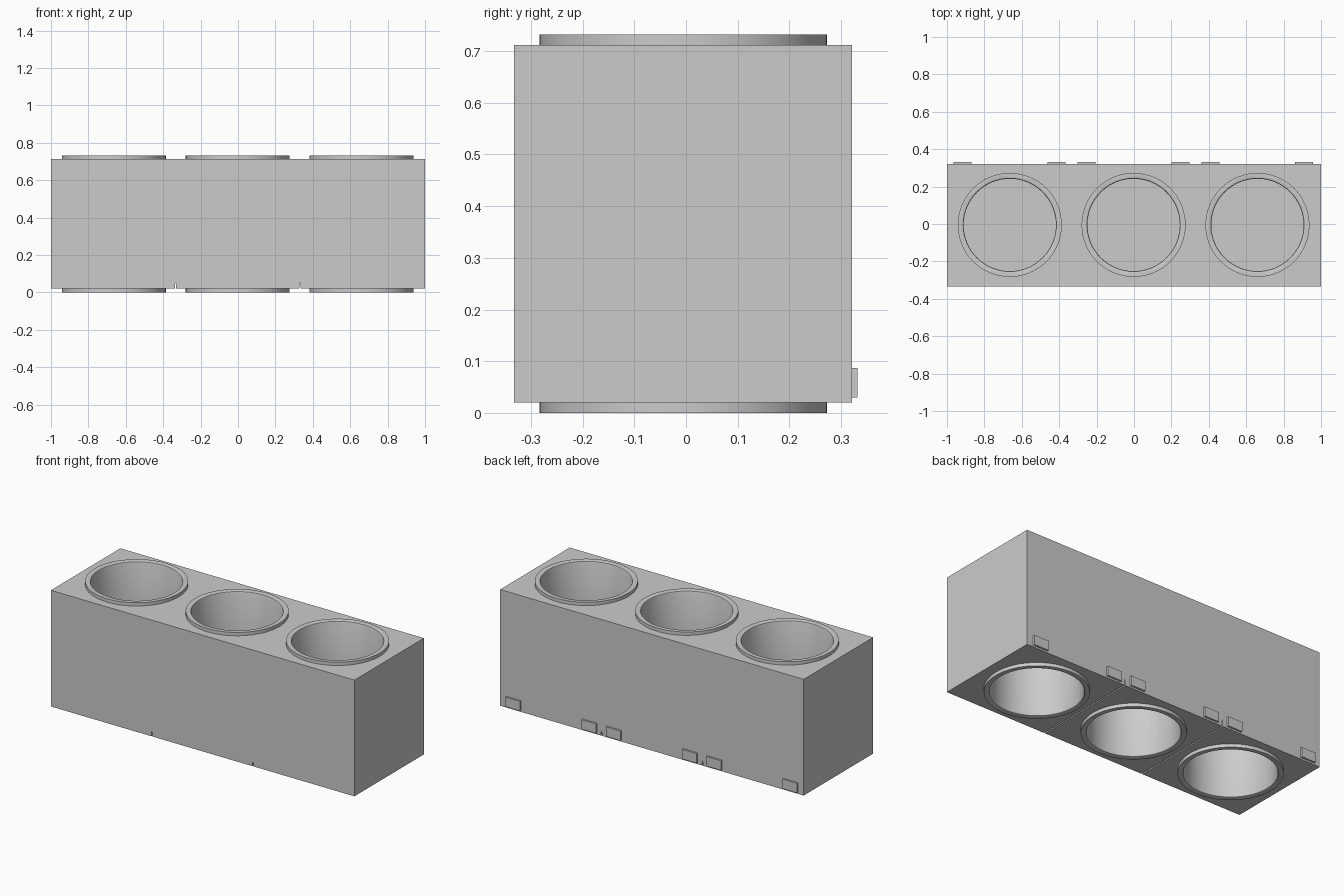
import bpy, bmesh
from mathutils import Matrix

if "Cube" in bpy.data.objects:
    bpy.data.objects.remove(bpy.data.objects["Cube"])

CELLS = (-0.664, -0.002, 0.66)   # x of the three cups
CY = -0.005                      # y of the cups
Y0, Y1 = -0.333, 0.321           # block front / back
Z0, Z1, TOP = 0.02, 0.712, 0.732 # block bottom / top, rim top


def finish(name, bm):
    me = bpy.data.meshes.new(name)
    bm.to_mesh(me)
    bm.free()
    ob = bpy.data.objects.new(name, me)
    bpy.context.collection.objects.link(ob)
    return ob


def box(name, x0, x1, y0, y1, z0, z1):
    bm = bmesh.new()
    m = (Matrix.Translation(((x0 + x1) / 2, (y0 + y1) / 2, (z0 + z1) / 2))
         @ Matrix.Diagonal((x1 - x0, y1 - y0, z1 - z0, 1)))
    bmesh.ops.create_cube(bm, size=1, matrix=m)
    return finish(name, bm)


def cylinder(name, x, r, z0, z1):
    bm = bmesh.new()
    bmesh.ops.create_cone(bm, cap_ends=True, segments=64, radius1=r, radius2=r, depth=z1 - z0,
                          matrix=Matrix.Translation((x, CY, (z0 + z1) / 2)))
    return finish(name, bm)


def groove(name, x):
    # V-shaped prism running front to back
    bm = bmesh.new()
    vs = [bm.verts.new((x + dx, Y0 - 0.1, z))
          for dx, z in ((-0.005, Z0 - 0.01), (0.005, Z0 - 0.01), (0, Z0 + 0.04))]
    f = bm.faces.new(vs)
    ext = bmesh.ops.extrude_face_region(bm, geom=[f])
    moved = [g for g in ext["geom"] if isinstance(g, bmesh.types.BMVert)]
    bmesh.ops.translate(bm, verts=moved, vec=(0, 1, 0))
    bmesh.ops.recalc_face_normals(bm, faces=bm.faces)
    return finish(name, bm)


def combine(target, tool, operation):
    mod = target.modifiers.new("combine", "BOOLEAN")
    mod.operation, mod.object, mod.solver = operation, tool, "EXACT"
    bpy.context.view_layer.objects.active = target
    bpy.ops.object.modifier_apply(modifier=mod.name)
    bpy.data.objects.remove(tool)


# Block with three raised round collars, hollow from above and below
body = box("block_body", -1, 1, Y0, Y1, Z0, Z1)
for x in CELLS:
    combine(body, cylinder("collar", x, 0.278, 0, TOP), "UNION")
for x in CELLS:
    combine(body, cylinder("upper_pocket", x, 0.247, 0.375, TOP + 0.1), "DIFFERENCE")
    combine(body, cylinder("lower_pocket", x, 0.247, -0.1, 0.355), "DIFFERENCE")

# Fine dividing grooves on the underside
for x in (-0.334, 0.332):
    combine(body, groove("groove", x), "DIFFERENCE")

# Softened mouth edges on the collars
bm = bmesh.new()
bm.from_mesh(body.data)
mouths = [e for e in bm.edges if all(
    (abs(v.co.z) < 1e-4 or abs(v.co.z - TOP) < 1e-4)
    and min((v.co.x - x) ** 2 + (v.co.y - CY) ** 2 for x in CELLS) < 0.255 ** 2
    for v in e.verts)]
bmesh.ops.bevel(bm, geom=mouths, offset=0.008, segments=2, profile=0.5, affect="EDGES")
bm.to_mesh(body.data)
bm.free()

bpy.ops.object.select_all(action="DESELECT")
body.select_set(True)
bpy.context.view_layer.objects.active = body
bpy.ops.object.shade_smooth_by_angle(angle=0.6)

# Pairs of small tabs low on the back of each cell
for i, x in enumerate(CELLS):
    for side, dx in (("left", -0.252), ("right", 0.25)):
        box(f"back_tab_{i + 1}_{side}", x + dx - 0.048, x + dx + 0.048,
            Y1 - 0.005, Y1 + 0.011, 0.03, 0.087)
